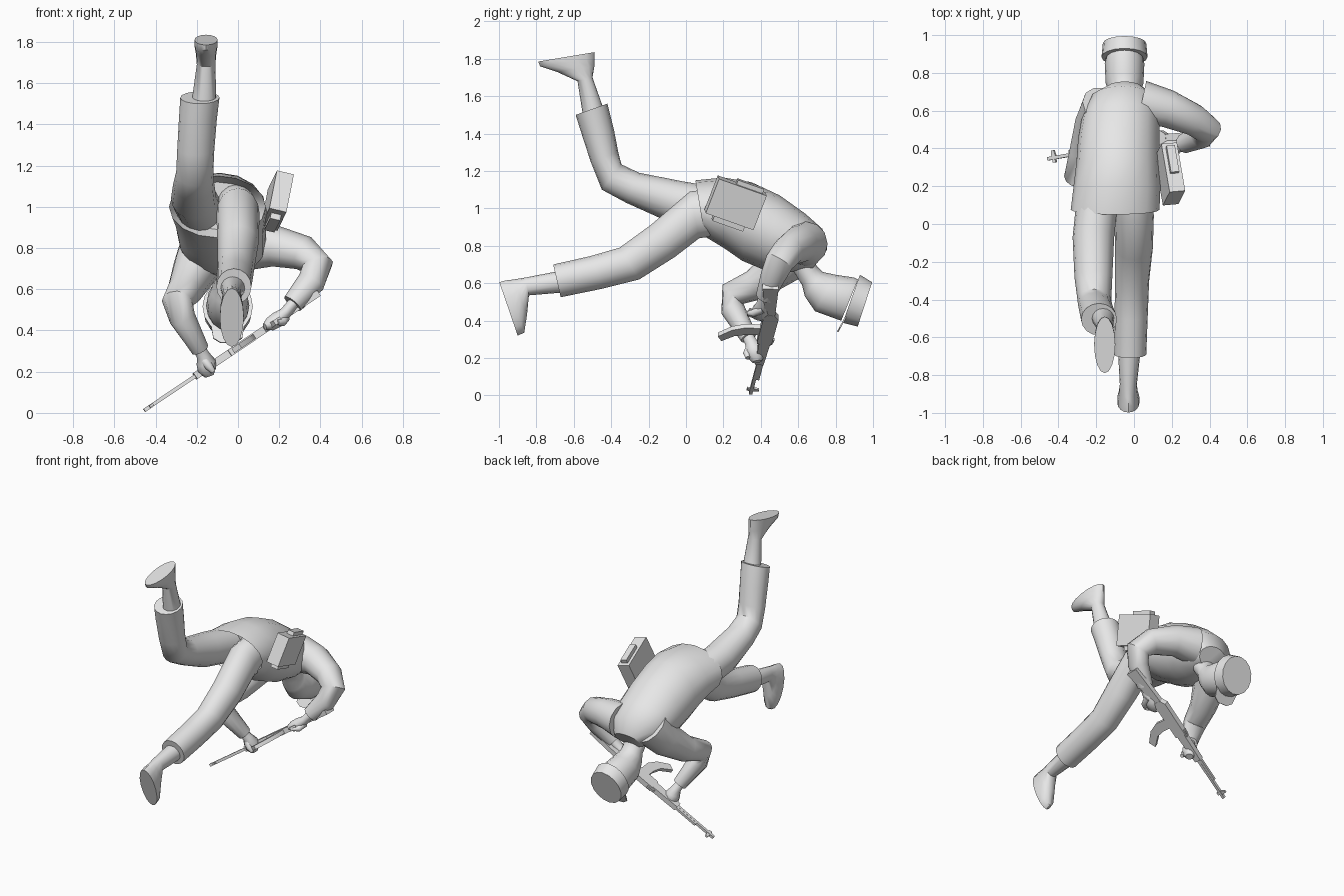
import bpy, bmesh, math
from mathutils import Vector

grey = bpy.data.materials.new("plain_grey")
grey.diffuse_color = (0.8, 0.8, 0.8, 1)


def finish(name, bm, angle=45):
    bmesh.ops.recalc_face_normals(bm, faces=bm.faces)
    me = bpy.data.meshes.new(name)
    bm.to_mesh(me)
    bm.free()
    me.materials.append(grey)
    me.polygons.foreach_set("use_smooth", [True] * len(me.polygons))
    me.set_sharp_from_angle(angle=math.radians(angle))
    ob = bpy.data.objects.new(name, me)
    bpy.context.collection.objects.link(ob)
    return ob


def skin(name, rings, sides=14, angle=45):
    """Loft over ellipses given as (centre, half axis, half axis)."""
    bm = bmesh.new()
    loops = []
    for c, a, b in rings:
        loops.append([bm.verts.new(c + a * math.cos(t) + b * math.sin(t))
                      for t in (2 * math.pi * i / sides for i in range(sides))])
    for p, q in zip(loops, loops[1:]):
        for i in range(sides):
            j = (i + 1) % sides
            bm.faces.new((p[i], p[j], q[j], q[i]))
    bm.faces.new(loops[0])
    bm.faces.new(loops[-1])
    return finish(name, bm, angle)


def profile_loft(name, stations, angle=45):
    """Station: back point (y, z), front point (y, z), centre x, half width."""
    rings = []
    for y1, z1, y2, z2, x, w in stations:
        p, q = Vector((x, y1, z1)), Vector((x, y2, z2))
        rings.append(((p + q) / 2, (p - q) / 2, Vector((w, 0, 0))))
    return skin(name, rings, 16, angle)


def tube(name, pts, flat=1.0, ref=(0, 1, 0)):
    """Round tube through (x, y, z, radius) points."""
    cs = [Vector(p[:3]) for p in pts]
    rings = []
    for i, c in enumerate(cs):
        t = (cs[min(i + 1, len(cs) - 1)] - cs[max(i - 1, 0)]).normalized()
        r = Vector(ref)
        a = (r - t * r.dot(t)).normalized()
        rings.append((c, a * pts[i][3], t.cross(a) * pts[i][3] * flat))
    return skin(name, rings, 12)


def plate(name, poly, origin, u, v, thick):
    """Outline in the u, v plane, extruded both ways from the origin."""
    n = u.cross(v).normalized() * thick / 2
    bm = bmesh.new()
    lo, hi = [[bm.verts.new(origin + u * a + v * b + n * s) for a, b in poly]
              for s in (-1, 1)]
    bm.faces.new(lo)
    bm.faces.new(hi)
    for i in range(len(poly)):
        j = (i + 1) % len(poly)
        bm.faces.new((lo[i], lo[j], hi[j], hi[i]))
    return finish(name, bm, 30)


def rect(a0, a1, b0, b1):
    return [(a0, b0), (a1, b0), (a1, b1), (a0, b1)]


# Jacket with a hollow hem
profile_loft("jacket", [
    (.16, 1.12, .17, .89, -.1, .19),
    (.05, 1.15, .10, .85, -.1, .235),
    (.20, 1.165, .20, .79, -.09, .23),
    (.35, 1.14, .30, .72, -.085, .22),
    (.50, 1.07, .42, .67, -.08, .215),
    (.64, .97, .50, .66, -.07, .205),
    (.73, .89, .60, .66, -.06, .17),
    (.755, .78, .67, .67, -.05, .10)])

# Trouser legs
profile_loft("raised_trouser_leg", [
    (.18, 1.11, .16, .88, -.19, .11),
    (-.02, 1.145, -.12, .94, -.215, .11),
    (-.25, 1.19, -.32, 1.03, -.215, .1),
    (-.345, 1.235, -.45, 1.10, -.21, .09),
    (-.362, 1.30, -.51, 1.25, -.205, .09),
    (-.385, 1.42, -.565, 1.42, -.195, .092),
    (-.42, 1.56, -.59, 1.50, -.185, .095)])
profile_loft("front_trouser_leg", [
    (.18, 1.11, .20, .86, -.01, .1),
    (.02, 1.09, .07, .84, 0, .105),
    (-.19, .91, -.06, .74, 0, .1),
    (-.355, .79, -.25, .62, -.01, .09),
    (-.51, .745, -.45, .57, -.015, .088),
    (-.71, .70, -.67, .525, -.02, .085)])

# Lower legs running into feet
profile_loft("raised_foot", [
    (-.44, 1.53, -.55, 1.49, -.165, .06),
    (-.50, 1.70, -.58, 1.68, -.155, .045),
    (-.49, 1.76, -.69, 1.73, -.155, .05),
    (-.49, 1.80, -.78, 1.76, -.155, .056),
    (-.49, 1.835, -.79, 1.785, -.155, .056)])
profile_loft("front_foot", [
    (-.68, .665, -.66, .55, -.025, .06),
    (-.86, .63, -.84, .535, -.03, .045),
    (-.92, .62, -.85, .43, -.03, .05),
    (-.965, .615, -.865, .335, -.03, .058),
    (-.998, .605, -.90, .32, -.03, .058)])

# Neck, head and cap
profile_loft("head", [
    (.66, .76, .57, .67, -.05, .08),
    (.70, .69, .62, .59, -.05, .07),
    (.73, .66, .635, .53, -.05, .08),
    (.80, .645, .69, .45, -.05, .1),
    (.90, .63, .80, .41, -.05, .105),
    (.92, .62, .83, .40, -.05, .1)])
profile_loft("cap", [
    (.93, .645, .838, .388, -.05, .122),
    (.995, .605, .918, .368, -.05, .115)], 30)
plate("cap_visor", [(-.08, .03), (.08, .03), (.07, -.035), (.035, -.06),
                    (-.035, -.06), (-.07, -.035)],
      Vector((-.05, .84, .393)), Vector((1, 0, 0)), Vector((0, .48, .88)), .008)

# Sleeves
tube("right_sleeve", [
    (.04, .64, .81, .12), (.18, .61, .81, .10), (.32, .55, .775, .085),
    (.385, .50, .715, .078), (.355, .465, .635, .068), (.265, .425, .53, .052)])
tube("left_sleeve", [
    (-.15, .62, .82, .13), (-.20, .53, .71, .115), (-.26, .37, .59, .085),
    (-.295, .25, .54, .075), (-.27, .25, .46, .065), (-.185, .335, .31, .045)],
    ref=(1, 0, 0))

# Hands and thumbs
tube("right_hand", [
    (.28, .43, .545, .035), (.23, .41, .485, .036), (.195, .40, .455, .048),
    (.155, .385, .43, .042), (.13, .375, .42, .02)], .8)
tube("right_thumb", [
    (.23, .41, .46, .022), (.215, .36, .44, .02), (.19, .335, .44, .012)])
tube("left_hand", [
    (-.20, .32, .335, .03), (-.17, .35, .28, .034), (-.155, .365, .245, .05),
    (-.15, .375, .21, .048), (-.14, .38, .18, .025)], .95)
tube("left_thumb", [
    (-.16, .34, .25, .024), (-.14, .325, .225, .02), (-.12, .33, .20, .012)])

# Rifle, laid out along its barrel from the muzzle
muzzle = Vector((-.455, .345, .012))
along = (Vector((.39, .495, .58)) - muzzle).normalized()
up = (Vector((0, 1, 0)) - along * along.y).normalized()
for name, poly, thick in [
    ("barrel", rect(0, .36, -.009, .009), .018),
    ("front_sight", [(.025, 0), (.055, 0), (.045, .04), (.03, .04)], .012),
    ("cleaning_rod_lug", rect(.03, .05, -.025, 0), .012),
    ("gas_tube", rect(.14, .36, .009, .026), .016),
    ("handguard", [(.30, -.02), (.50, -.028), (.50, .032), (.30, .026)], .036),
    ("receiver", [(.50, -.04), (.77, -.04), (.77, .02), (.74, .042),
                  (.50, .04)], .036),
    ("rear_sight", [(.47, .03), (.53, .03), (.53, .052), (.49, .045)], .016),
    ("stock", [(.76, -.035), (1.02, -.085), (1.03, .0), (.76, .02)], .032),
    ("pistol_grip", [(.70, -.03), (.745, -.03), (.79, -.12), (.75, -.13)], .026),
    ("magazine", [(.64, -.03), (.635, -.12), (.60, -.19), (.53, -.255),
                  (.49, -.23), (.55, -.165), (.57, -.10), (.575, -.03)], .026),
]:
    plate(name, poly, muzzle, along, up, thick)

# Hip pouch with a flap strip above and a pocket below
length = Vector((-.16, .93, -.33)).normalized()
height = Vector((-.0, .38, .92))
height = (height + Vector((.18, 0, 0)))
height = (height - length * height.dot(length)).normalized()
centre = Vector((.19, .265, 1.03))
for name, poly, thick in [
    ("pouch", rect(-.137, .137, -.1, .1), .085),
    ("pouch_flap", rect(-.035, .115, .09, .125), .045),
    ("pouch_pocket", rect(-.085, .09, -.13, -.09), .05),
]:
    plate(name, poly, centre, length, height, thick)
